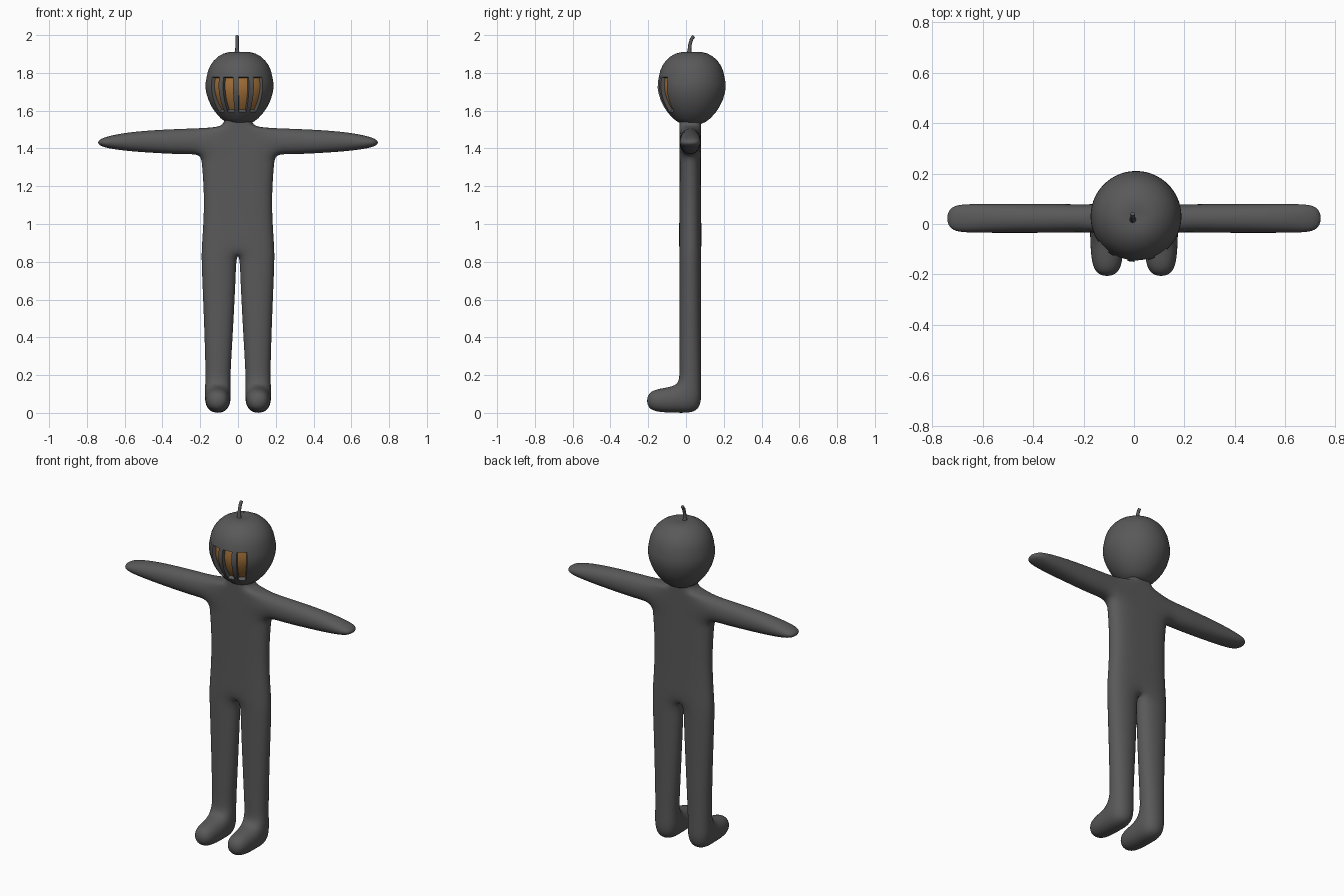
import bpy, bmesh, math

if "Cube" in bpy.data.objects:
    bpy.data.objects.remove(bpy.data.objects["Cube"])


def material(name, rgb):
    m = bpy.data.materials.new(name)
    m.diffuse_color = (*rgb, 1)
    m.use_nodes = True
    m.node_tree.nodes["Principled BSDF"].inputs["Base Color"].default_value = m.diffuse_color
    return m


charcoal = material("charcoal", (0.1, 0.1, 0.1))
orange = material("glow orange", (0.36, 0.16, 0.04))


def make_object(name, bm, mats):
    bmesh.ops.recalc_face_normals(bm, faces=bm.faces)
    mesh = bpy.data.meshes.new(name)
    bm.to_mesh(mesh)
    bm.free()
    ob = bpy.data.objects.new(name, mesh)
    bpy.context.collection.objects.link(ob)
    for m in mats:
        mesh.materials.append(m)
    for p in mesh.polygons:
        p.use_smooth = True
    return ob


# ---- body: half cage, mirrored and subdivided ----
CY = 0.0225          # middle of the body's thickness
bm = bmesh.new()


def ring(a, b, h):
    """Four corners from two (x, z) points: front a, front b, back b, back a."""
    return [bm.verts.new((p[0], CY + s * h, p[1]))
            for p, s in ((a, -1), (b, -1), (b, 1), (a, 1))]


def bridge(r, s, sides=(0, 1, 2, 3)):
    for i in sides:
        j = (i + 1) % 4
        bm.faces.new((r[i], r[j], s[j], s[i]))


# leg, from the sole up to the crotch
sole = ring((0.035, -0.006), (0.179, -0.006), 0.066)
ankle = ring((0.035, 0.15), (0.179, 0.15), 0.0627)
bridge(sole, ankle, (1, 2, 3))          # front left open for the foot
bm.faces.new(sole)
prev = ankle
for z, inner, outer in ((0.22, 0.034, 0.177), (0.5, 0.016, 0.187),
                        (0.75, 0.003, 0.199), (0.86, 0.0, 0.202)):
    cur = ring((inner, z), (outer, z), 0.0615)
    bridge(prev, cur)
    prev = cur

# foot, pushed forward out of the leg
opening = [sole[0], sole[1], ankle[1], ankle[0]]
for y, half_x, low, high in ((-0.12, 0.071, -0.004, 0.138),
                             (-0.213, 0.052, 0.012, 0.116)):
    cur = [bm.verts.new((0.107 + sx * half_x, y, z))
           for sx, z in ((-1, low), (1, low), (1, high), (-1, high))]
    bridge(opening, cur)
    opening = cur
bm.faces.new(opening)

# torso, shoulders and neck: (centre z, side x, side z)
rows = ((0.96, 0.193, 0.96), (1.12, 0.186, 1.12), (1.25, 0.193, 1.25),
        (1.31, 0.199, 1.32), (1.37, 0.206, 1.367), (1.47, 0.19, 1.513),
        (1.51, 0.085, 1.512), (1.56, 0.07, 1.56), (1.63, 0.065, 1.63))
for i, (zc, x, z) in enumerate(rows):
    cur = ring((0, zc), (x, z), 0.058)
    bridge(prev, cur, (0, 2) if i == 5 else (0, 1, 2))
    if i == 5:
        arm = [prev[1], cur[1], cur[2], prev[2]]
    prev = cur
bm.faces.new(prev)

# arm, out of the open shoulder side
for x, zc, hz, hy in ((0.27, 1.436, 0.075, 0.0625), (0.5, 1.437, 0.063, 0.0625),
                      (0.65, 1.434, 0.045, 0.0625), (0.748, 1.431, 0.018, 0.055)):
    cur = [bm.verts.new((x, CY + sy * hy, zc + sz * hz))
           for sy, sz in ((-1, -1), (-1, 1), (1, 1), (1, -1))]
    bridge(arm, cur)
    arm = cur
bm.faces.new(arm)

body = make_object("body", bm, [charcoal])
mirror = body.modifiers.new("mirror", 'MIRROR')
mirror.use_clip = True
mirror.merge_threshold = 0.0005
sub = body.modifiers.new("subdivide", 'SUBSURF')
sub.levels = sub.render_levels = 3

# ---- head: gourd profile turned round, with four sunken slots ----
HX, HY, SEG, START = 0.008, 0.03, 80, -56
profile = ((0.05, 1.53), (0.075, 1.541), (0.1, 1.56), (0.129, 1.593),
           (0.148, 1.622), (0.164, 1.655), (0.175, 1.69), (0.18, 1.72),
           (0.179, 1.75), (0.174, 1.778), (0.167, 1.81), (0.154, 1.84),
           (0.136, 1.865), (0.112, 1.887), (0.085, 1.902), (0.055, 1.91),
           (0.025, 1.909))
bm = bmesh.new()
rings = []
for r, z in profile:
    angles = [math.radians(START + 360 / SEG * i) for i in range(SEG)]
    rings.append([bm.verts.new((HX + r * math.sin(a), HY - r * math.cos(a), z))
                  for a in angles])
for lo, hi in zip(rings, rings[1:]):
    for i in range(SEG):
        j = (i + 1) % SEG
        bm.faces.new((lo[i], lo[j], hi[j], hi[i]))
for loop, z in ((rings[0], 1.528), (rings[-1], 1.906)):
    pole = bm.verts.new((HX, HY, z))
    for i in range(SEG):
        bm.faces.new((loop[i], loop[(i + 1) % SEG], pole))
bmesh.ops.recalc_face_normals(bm, faces=bm.faces)


def in_slot(f):
    c = f.calc_center_median()
    a = math.degrees(math.atan2(c.x - HX, HY - c.y)) - START
    return 1.593 < c.z < 1.778 and 0 < a < 99 and a % 27 < 18


slots = [f for f in bm.faces if in_slot(f)]
bmesh.ops.inset_region(bm, faces=slots, thickness=0.002, depth=-0.02,
                       use_even_offset=True, use_boundary=True)
for f in slots:
    f.material_index = 1
head = make_object("head", bm, [charcoal, orange])
bpy.context.view_layer.objects.active = head
head.select_set(True)
bpy.ops.object.shade_smooth_by_angle(angle=math.radians(35))

# ---- stem: short bent tube ----
curve = bpy.data.curves.new("stem", 'CURVE')
curve.dimensions = '3D'
curve.bevel_depth = 0.009
curve.bevel_resolution = 2
curve.use_fill_caps = True
path = ((0.017, 1.895, 1.9), (0.018, 1.92, 1.1), (0.021, 1.95, 1.0),
        (0.029, 1.978, 1.0), (0.041, 1.995, 1.0))
spline = curve.splines.new('POLY')
spline.points.add(len(path) - 1)
for p, (y, z, r) in zip(spline.points, path):
    p.co = (-0.005, y, z, 1)
    p.radius = r
curve.materials.append(charcoal)
stem = bpy.data.objects.new("stem", curve)
bpy.context.collection.objects.link(stem)
